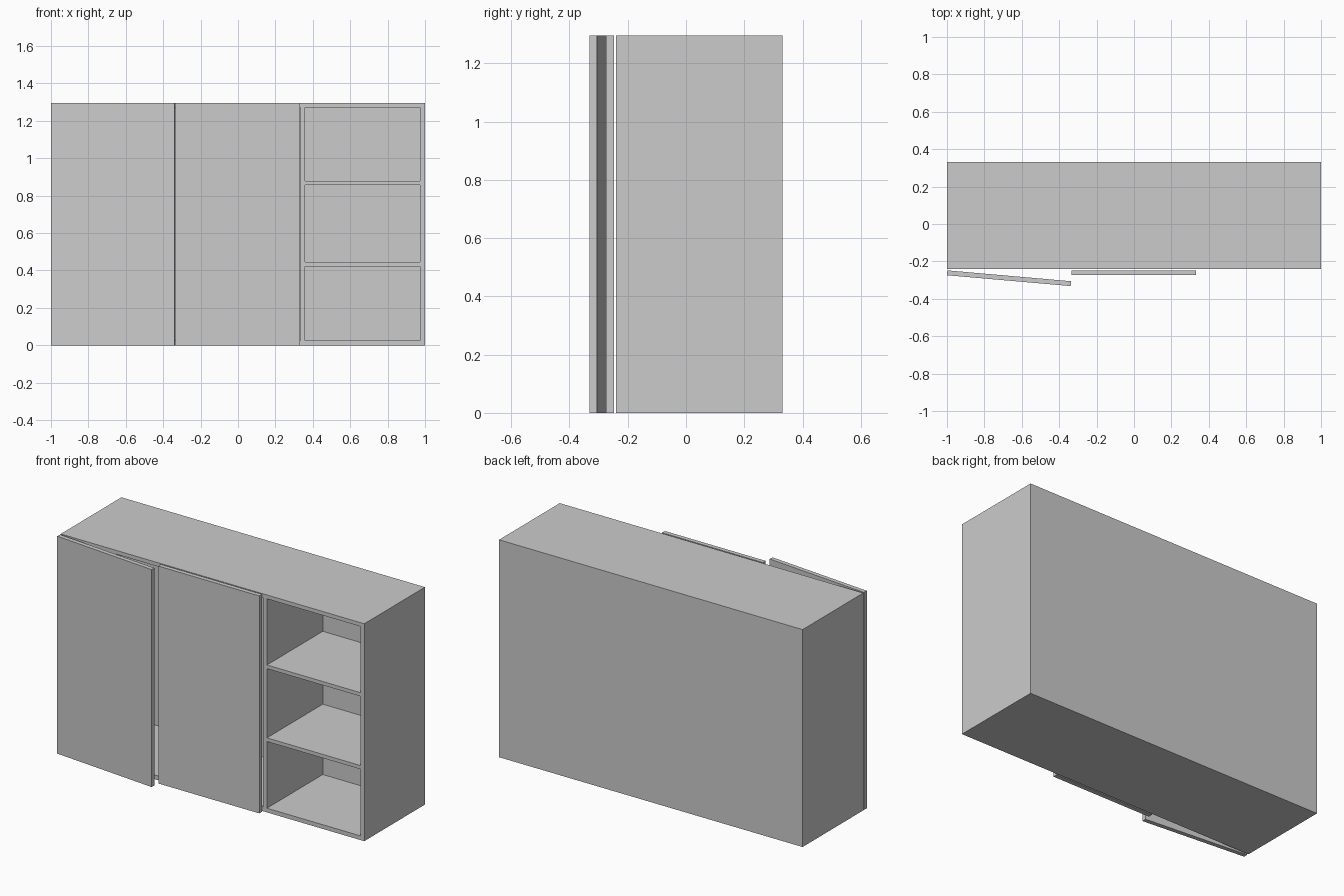
import bpy
import bmesh
import math
from mathutils import Matrix, Vector

if "Cube" in bpy.data.objects:
    bpy.data.objects.remove(bpy.data.objects["Cube"])

H = 1.295                      # overall height
FRONT, BACK = -0.24, 0.331     # carcass depth range
DOOR_FRONT, DOOR_BACK = -0.274, -0.248
INNER_BACK = 0.285

grey = bpy.data.materials.new("plain_grey")
grey.diffuse_color = (0.6, 0.6, 0.6, 1.0)
grey.use_nodes = True
grey.node_tree.nodes["Principled BSDF"].inputs["Base Color"].default_value = grey.diffuse_color


def box(name, lo, hi):
    """Axis-aligned box between two corners."""
    lo, hi = Vector(lo), Vector(hi)
    bm = bmesh.new()
    bmesh.ops.create_cube(bm, size=1.0)
    bmesh.ops.scale(bm, vec=hi - lo, verts=bm.verts)
    bmesh.ops.translate(bm, vec=(lo + hi) / 2, verts=bm.verts)
    mesh = bpy.data.meshes.new(name)
    bm.to_mesh(mesh)
    bm.free()
    mesh.materials.append(grey)
    obj = bpy.data.objects.new(name, mesh)
    bpy.context.collection.objects.link(obj)
    return obj


# Cabinet carcass: one solid block hollowed into compartments
carcass = box("cabinet_carcass", (-1, FRONT, 0), (1, BACK, H))

# Compartments as (x range, z range): wide one behind the doors, three cubbies
openings = [
    (-0.974, 0.334, 0.025, 1.272),
    (0.359, 0.974, 0.025, 0.422),
    (0.359, 0.974, 0.444, 0.856),
    (0.359, 0.974, 0.878, 1.272),
]
bpy.context.view_layer.objects.active = carcass
for i, (x0, x1, z0, z1) in enumerate(openings):
    cutter = box(f"compartment_cutter_{i + 1}", (x0, FRONT - 0.1, z0), (x1, INNER_BACK, z1))
    cutter.hide_render = True
    mod = carcass.modifiers.new("compartment", 'BOOLEAN')
    mod.operation = 'DIFFERENCE'
    mod.solver = 'EXACT'
    mod.object = cutter
    bpy.ops.object.modifier_apply(modifier=mod.name)
    bpy.data.objects.remove(cutter)

# Closed door over the middle third
box("middle_door", (-0.333, DOOR_FRONT, 0), (0.332, DOOR_BACK, H))

# Left door, hinged at the outer corner and standing slightly open
left_door = box("left_door", (-1, DOOR_FRONT, 0), (-0.336, DOOR_BACK, H))
hinge = Matrix.Translation((-1, DOOR_FRONT, 0))
left_door.data.transform(hinge @ Matrix.Rotation(math.radians(-5), 4, 'Z') @ hinge.inverted())
